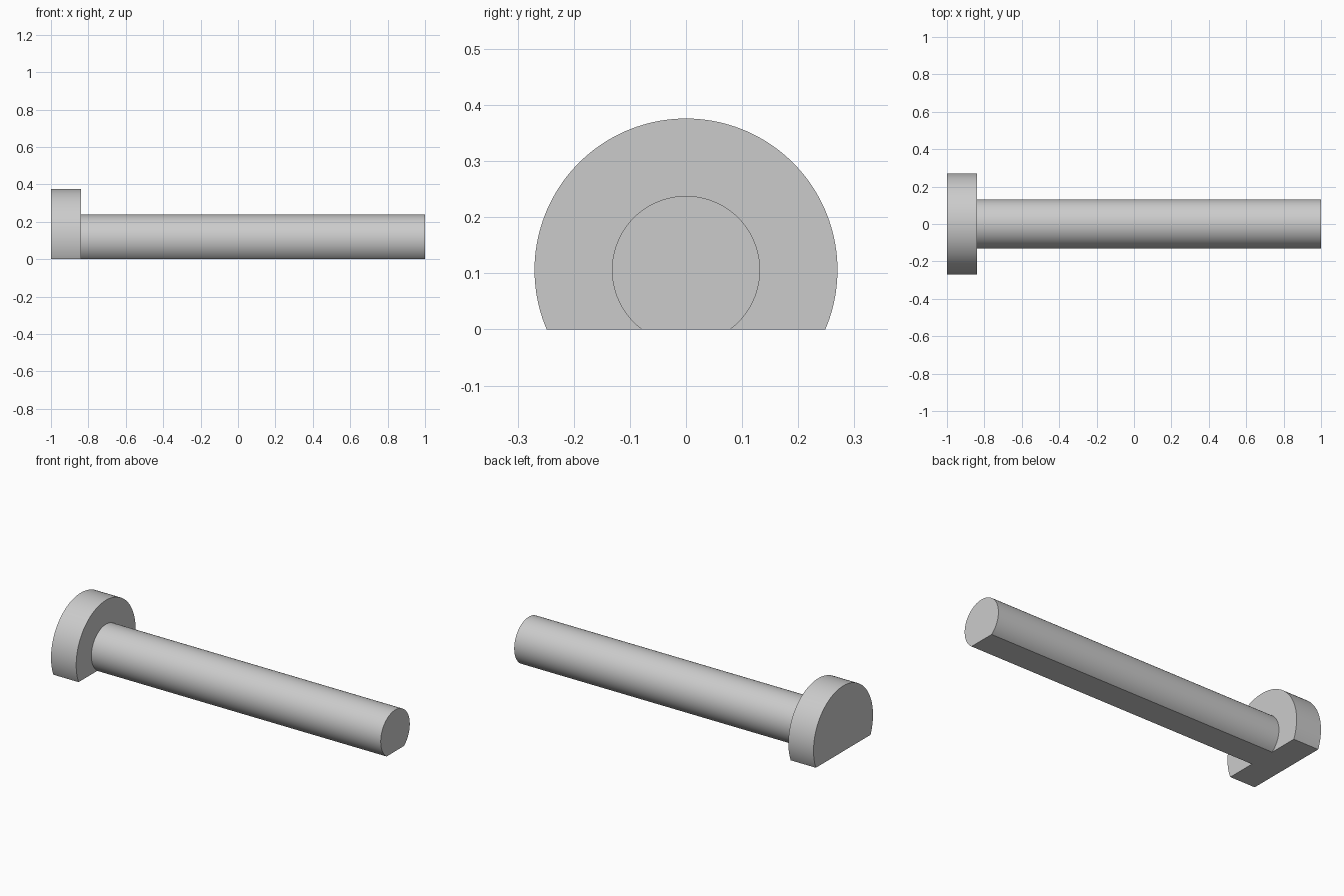
import bpy, bmesh, math

cube = bpy.data.objects.get("Cube")
if cube:
    bpy.data.objects.remove(cube, do_unlink=True)

AXIS_Z = 0.106    # height of the shared axis above the flat underside
SEGMENTS = 96

steel = bpy.data.materials.new("light_grey")
steel.use_nodes = True
colour = (0.6, 0.6, 0.6, 1)
steel.diffuse_color = colour
steel.node_tree.nodes["Principled BSDF"].inputs["Base Color"].default_value = colour


def flat_bottom_rod(name, radius, x0, x1):
    """Round bar along x, cut flat at z = 0."""
    start = -math.asin(AXIS_Z / radius)
    sweep = math.pi - 2 * start
    bm = bmesh.new()
    ring = []
    for i in range(SEGMENTS + 1):
        a = start + sweep * i / SEGMENTS
        ring.append(bm.verts.new((x0, radius * math.cos(a), AXIS_Z + radius * math.sin(a))))
    face = bm.faces.new(ring)
    # Extrude the profile, keeping the starting cap
    result = bmesh.ops.extrude_face_region(bm, geom=[face], use_keep_orig=True)
    moved = [g for g in result["geom"] if isinstance(g, bmesh.types.BMVert)]
    bmesh.ops.translate(bm, verts=moved, vec=(x1 - x0, 0, 0))
    bmesh.ops.recalc_face_normals(bm, faces=bm.faces[:])
    mesh = bpy.data.meshes.new(name)
    bm.to_mesh(mesh)
    bm.free()
    mesh.materials.append(steel)
    obj = bpy.data.objects.new(name, mesh)
    bpy.context.collection.objects.link(obj)
    bpy.ops.object.select_all(action="DESELECT")
    obj.select_set(True)
    bpy.context.view_layer.objects.active = obj
    bpy.ops.object.shade_smooth_by_angle(angle=math.radians(30))
    return obj


# Wide head at one end, long shaft running to the other
flat_bottom_rod("head", 0.27, -1, -0.84)
flat_bottom_rod("shaft", 0.132, -0.84, 1)
